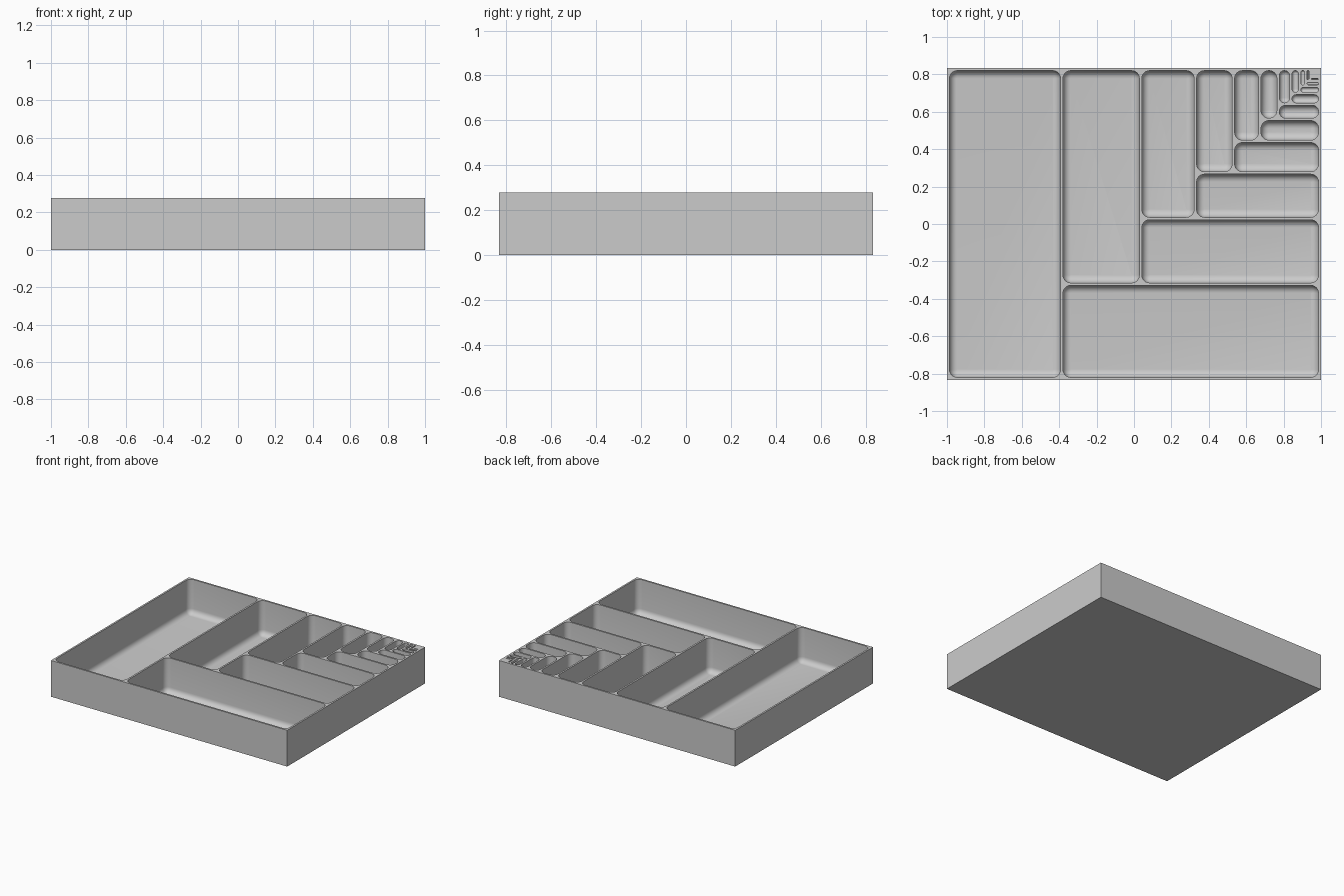
import bpy, bmesh, math

if "Cube" in bpy.data.objects:
    bpy.data.objects.remove(bpy.data.objects["Cube"])

X, Y, H = 1.0, 1.0 / 1.2, 0.2775      # half width, half depth, height
WALL = 0.0135                          # wall and floor thickness
CUT = 1 - 1 / 1.44                     # share of the space each tray takes
RADIUS = 0.042                         # corner and floor fillet

grey = bpy.data.materials.new("light grey")
grey.diffuse_color = (0.6, 0.6, 0.6, 1)
grey.use_nodes = True
grey.node_tree.nodes["Principled BSDF"].inputs["Base Color"].default_value = grey.diffuse_color


def rounded_ring(x0, x1, y0, y1, r, n=6):
    """Points of a rectangle with rounded corners."""
    pts = []
    for i, (cx, cy) in enumerate([(x1 - r, y1 - r), (x0 + r, y1 - r),
                                  (x0 + r, y0 + r), (x1 - r, y0 + r)]):
        for k in range(n + 1):
            a = math.pi / 2 * (i + k / n)
            pts.append((cx + r * math.cos(a), cy + r * math.sin(a)))
    return pts


def add_pocket(bm, x0, x1, y0, y1):
    """Rounded pocket volume with a filleted floor, reaching above the rim."""
    r = min(RADIUS, 0.49 * min(x1 - x0, y1 - y0))
    levels = [(0, H + 0.05), (0, WALL + r)]
    for k in range(1, 7):
        a = math.pi / 2 * k / 6
        levels.append((0.97 * r * (1 - math.cos(a)), WALL + r * (1 - math.sin(a))))
    rings = []
    for d, z in levels:
        ring = rounded_ring(x0 + d, x1 - d, y0 + d, y1 - d, r - d)
        rings.append([bm.verts.new((x, y, z)) for x, y in ring])
    for a, b in zip(rings, rings[1:]):
        for i in range(len(a)):
            j = (i + 1) % len(a)
            bm.faces.new((a[i], b[i], b[j], a[j]))
    bm.faces.new(rings[0])
    bm.faces.new(rings[-1][::-1])


def make_object(name, bm):
    bmesh.ops.recalc_face_normals(bm, faces=bm.faces)
    mesh = bpy.data.meshes.new(name)
    bm.to_mesh(mesh)
    bm.free()
    mesh.materials.append(grey)
    ob = bpy.data.objects.new(name, mesh)
    bpy.context.collection.objects.link(ob)
    return ob


# Solid block
bm = bmesh.new()
bmesh.ops.create_cube(bm, size=1)
for v in bm.verts:
    v.co = (v.co.x * 2 * X, v.co.y * 2 * Y, (v.co.z + 0.5) * H)
organizer = make_object("organizer_tray", bm)

# Pockets: a column on the left, then a row along the front, shrinking each time
bm = bmesh.new()
left, right = -X + WALL, X - WALL
front, back = -Y + WALL, Y - WALL
for step in range(10):
    split = left + CUT * (right - left + WALL)
    add_pocket(bm, left, split - WALL, front, back)
    left = split
    split = front + CUT * (back - front + WALL)
    add_pocket(bm, left, right, front, split - WALL)
    front = split
cutter = make_object("pocket_cutter", bm)
cutter.hide_render = True

# Carve the pockets
mod = organizer.modifiers.new("pockets", 'BOOLEAN')
mod.operation = 'DIFFERENCE'
mod.solver = 'EXACT'
mod.object = cutter
bpy.context.view_layer.objects.active = organizer
organizer.select_set(True)
bpy.ops.object.modifier_apply(modifier=mod.name)
bpy.data.objects.remove(cutter)
bpy.ops.object.shade_smooth_by_angle(angle=math.radians(35))
